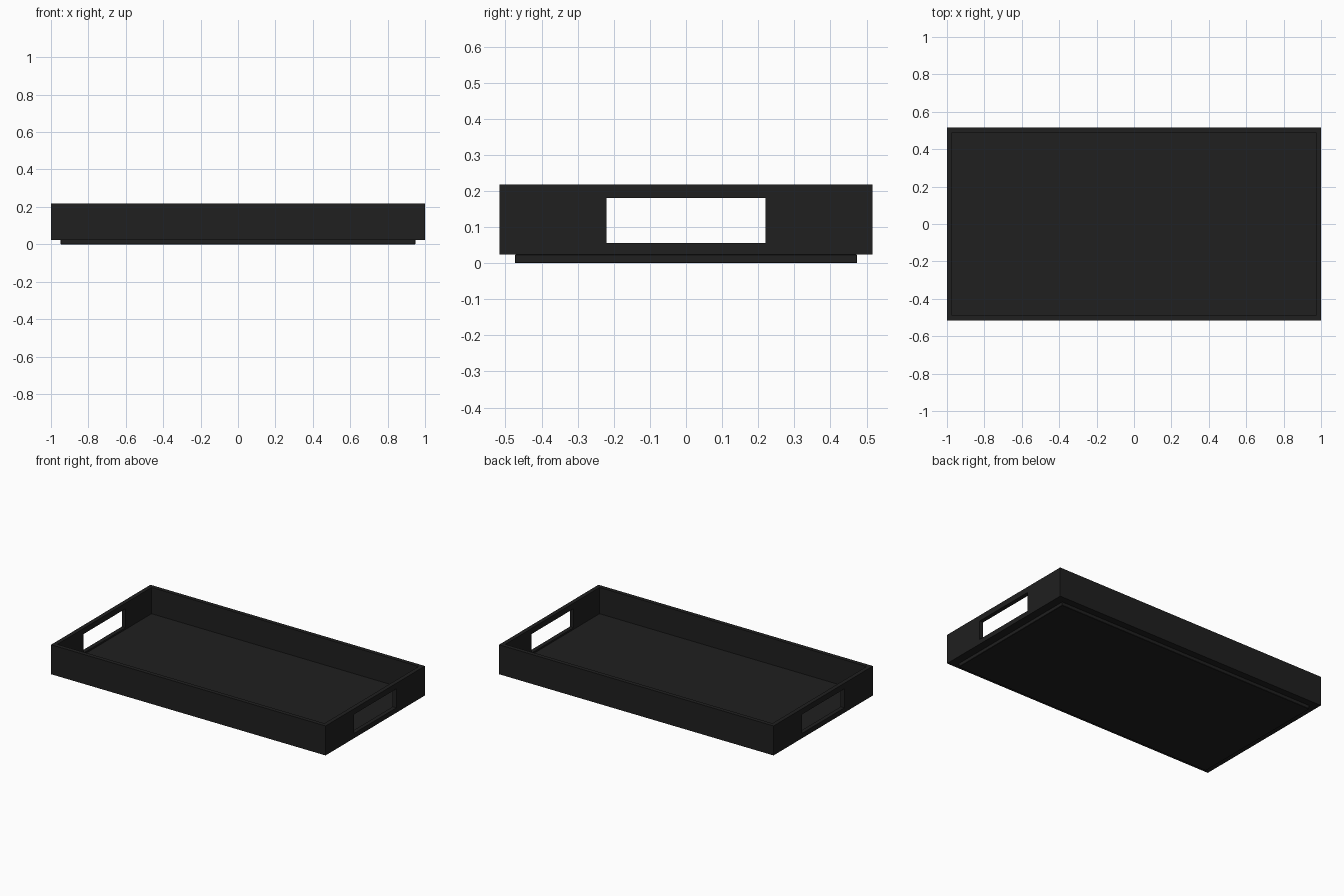
import bpy

if "Cube" in bpy.data.objects:
    bpy.data.objects.remove(bpy.data.objects["Cube"])

mat = bpy.data.materials.new("black_lacquer")
mat.diffuse_color = (0.014, 0.014, 0.014, 1)
mat.use_nodes = True
mat.node_tree.nodes["Principled BSDF"].inputs["Base Color"].default_value = mat.diffuse_color

X, Y = 1.0, 0.517            # outer half sizes
BOTTOM, TOP = 0.024, 0.218   # wall heights
T = 0.027                    # wall thickness


def box(name, lo, hi, bevel=0.0):
    size = [b - a for a, b in zip(lo, hi)]
    mid = [(a + b) / 2 for a, b in zip(lo, hi)]
    bpy.ops.mesh.primitive_cube_add(size=1, location=mid)
    ob = bpy.context.object
    ob.name = name
    ob.scale = size
    bpy.ops.object.transform_apply(location=False, rotation=False, scale=True)
    ob.data.materials.append(mat)
    if bevel:
        m = ob.modifiers.new("edge", 'BEVEL')
        m.width, m.segments = bevel, 1
    return ob


# Foot panel and tray floor
box("base_panel", (-0.948, -0.474, 0), (0.948, 0.474, BOTTOM), 0.002)
box("tray_floor", (T - X, T - Y, BOTTOM), (X - T, Y - T, 0.045))

# Cutter for both hand holes
cutter = box("handle_cutter", (-1.2, -0.22, 0.056), (1.2, 0.22, 0.181))
cutter.hide_render = True
cutter.hide_set(True)

for s, side, end in ((-1, "front", "left"), (1, "back", "right")):
    # Long walls
    y0, y1 = sorted((s * Y, s * (Y - T)))
    box(side + "_wall", (-X, y0, BOTTOM), (X, y1, TOP))
    # End walls with hand holes
    x0, x1 = sorted((s * X, s * (X - T)))
    wall = box(end + "_handle_wall", (x0, T - Y, BOTTOM), (x1, Y - T, TOP))
    cut = wall.modifiers.new("hand_hole", 'BOOLEAN')
    cut.operation, cut.solver, cut.object = 'DIFFERENCE', 'EXACT', cutter
